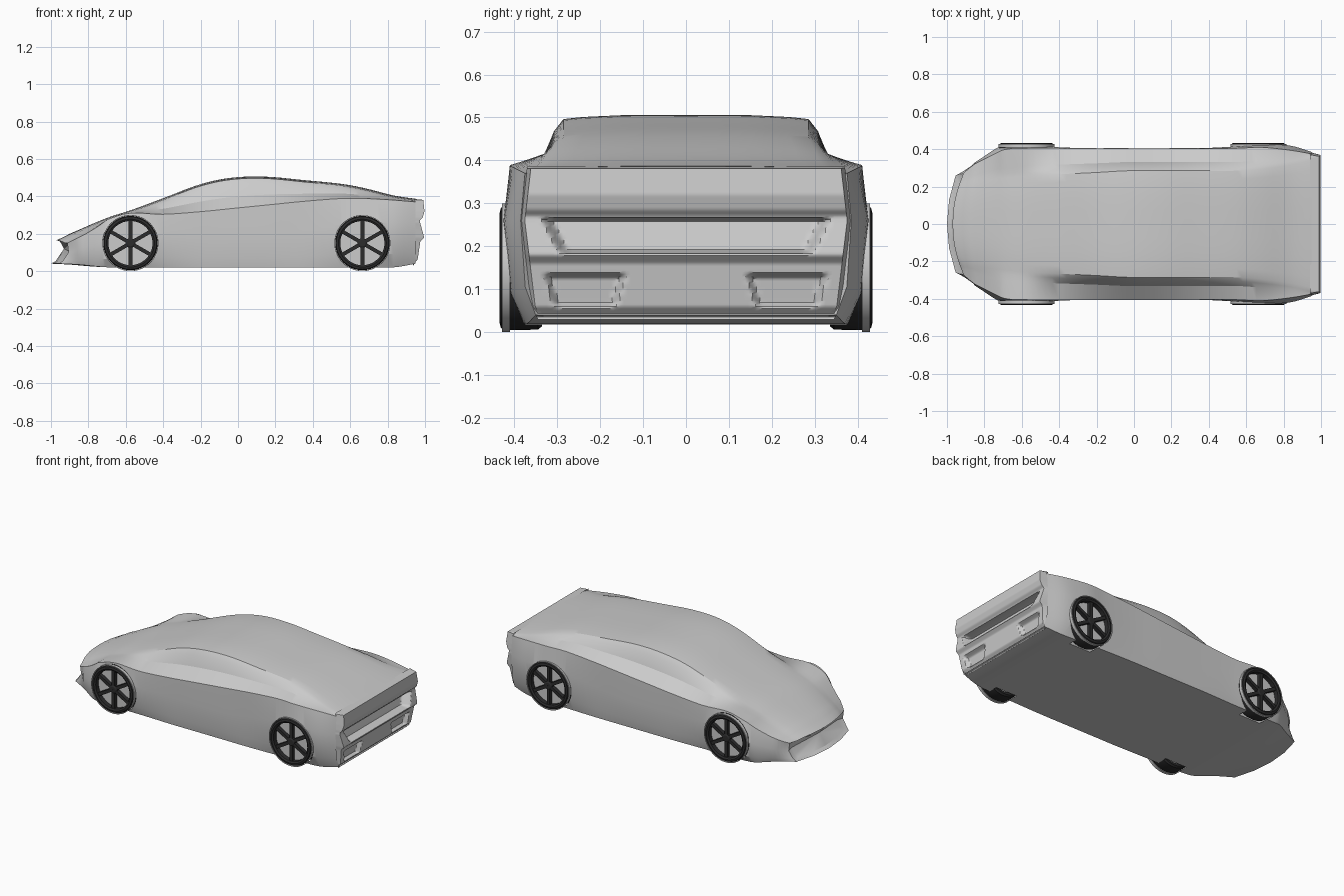
import bpy, bmesh, math
from mathutils import Vector, Matrix

if "Cube" in bpy.data.objects:
    bpy.data.objects.remove(bpy.data.objects["Cube"])


def material(name, c):
    m = bpy.data.materials.new(name)
    m.diffuse_color = (c, c, c * 1.03, 1)
    m.use_nodes = True
    m.node_tree.nodes["Principled BSDF"].inputs["Base Color"].default_value = m.diffuse_color
    return m


DARK = material("dark_rubber", 0.025)
LIGHT = material("light_trim", 0.8)


def make_object(name, bm, mat=None, angle=30):
    bmesh.ops.recalc_face_normals(bm, faces=bm.faces)
    me = bpy.data.meshes.new(name)
    bm.to_mesh(me)
    bm.free()
    ob = bpy.data.objects.new(name, me)
    bpy.context.collection.objects.link(ob)
    if mat:
        me.materials.append(mat)
    smooth(ob, angle)
    return ob


def smooth(ob, angle):
    bpy.ops.object.select_all(action='DESELECT')
    ob.select_set(True)
    bpy.context.view_layer.objects.active = ob
    bpy.ops.object.shade_smooth_by_angle(angle=math.radians(angle))


def lerp_table(keys, z):
    for (a, va), (b, vb) in zip(keys, keys[1:]):
        if z <= b:
            return va + (vb - va) * max(0, (z - a) / (b - a))
    return keys[-1][1]


# Body stations: x, floor z, floor y, widest y, widest z, belt y, belt z, roof y, roof z
STATIONS = [
    (-1.00, .04, .26, .27, .10, .27, .15, .22, .165),
    (-.90, .035, .31, .33, .12, .32, .18, .23, .200),
    (-.78, .025, .37, .395, .15, .37, .235, .25, .252),
    (-.68, .02, .38, .425, .18, .40, .283, .26, .292),
    (-.57, .02, .385, .425, .20, .405, .311, .27, .327),
    (-.40, .02, .385, .41, .20, .405, .304, .28, .39),
    (-.20, .02, .39, .405, .20, .405, .318, .29, .465),
    (-.03, .02, .39, .405, .20, .405, .335, .30, .50),
    (.15, .02, .39, .405, .20, .405, .353, .30, .505),
    (.35, .02, .39, .405, .22, .405, .373, .30, .487),
    (.55, .02, .385, .415, .25, .405, .388, .30, .467),
    (.68, .02, .38, .425, .26, .41, .388, .31, .443),
    (.83, .02, .37, .42, .26, .395, .38, .33, .405),
    (.95, .04, .35, .385, .26, .375, .37, .36, .387),
]


def spline(rows, steps):
    out = []
    for i in range(len(rows) - 1):
        a, b, c, d = (rows[max(0, min(len(rows) - 1, i + k))] for k in (-1, 0, 1, 2))
        for s in range(steps):
            t = s / steps
            out.append([q + .5 * t * (r - p + t * (2 * p - 5 * q + 4 * r - w + t * (3 * (q - r) + w - p)))
                        for p, q, r, w in zip(a, b, c, d)])
    return out + [list(rows[-1])]


def section(x, zb, yb, ym, zm, yt, zt, yr, zr):
    edge = zr - .012
    half = [(0, zb), (yb * .5, zb), (yb, zb),
            (yb + .7 * (ym - yb), zb + .3 * (zm - zb)), (ym, zm), (yt, zt),
            (yr + .3 * (yt - yr), edge + .6 * (zt - edge)),
            (yr + .07 * (yt - yr), edge + .18 * (zt - edge))]
    half += [(yr * k, zr - .012 * k ** 4) for k in (.95, .8, .5, .25, 0)]
    ring = half + [(-y, z) for y, z in half[-2:0:-1]]
    bow = max(0, (-.7 - x) / .3)
    nose = max(0, (-.9 - x) / .1)
    pts = []
    for y, z in ring:
        t = max(0, min(1, (z - .04) / .125))
        shift = .05 * bow * (y / .27) ** 2 + nose * (.03 * t + .03 * math.sin(math.pi * t))
        pts.append(Vector((x + shift, y, z)))
    return pts


# Body shell, with each end closed by a shallow recess
bm = bmesh.new()
rings = [section(*s) for s in spline(STATIONS, 5)]


def recess(ring, dx):
    c = sum(ring, Vector()) / len(ring)
    return [c + (p - c) * .85 + Vector((dx, 0, 0)) for p in ring]


rings = [recess(rings[0], .015)] + rings + [recess(rings[-1], -.06)]
vs = [[bm.verts.new(p) for p in r] for r in rings]
n = len(vs[0])
for a, b in zip(vs, vs[1:]):
    for i in range(n):
        bm.faces.new((a[i], a[(i + 1) % n], b[(i + 1) % n], b[i]))
for r in (vs[0], vs[-1]):
    c = bm.verts.new(sum((v.co for v in r), Vector()) / n)
    for i in range(n):
        bm.faces.new((r[i], r[(i + 1) % n], c))
body = make_object("car_body", bm)

# Wheel wells cut into the body
WHEELS = [(x, s) for x in (-.575, .665) for s in (-1, 1)]
for x, s in WHEELS:
    bpy.ops.mesh.primitive_cylinder_add(vertices=64, radius=.15, depth=.2,
                                        location=(x, s * .42, .15), rotation=(math.pi / 2, 0, 0))
    cutter = bpy.context.object
    cutter.hide_render = True
    mod = body.modifiers.new("well", 'BOOLEAN')
    mod.operation, mod.solver, mod.object = 'DIFFERENCE', 'EXACT', cutter
    bpy.context.view_layer.objects.active = body
    bpy.ops.object.modifier_apply(modifier="well")
    bpy.data.objects.remove(cutter)
smooth(body, 25)

# Rear fascia: overhanging tail, lamp recess and two lower pockets
DEPTH = [(.03, .93), (.06, .96), (.16, .975), (.18, .995), (.20, .99), (.255, .975),
         (.27, .972), (.285, .987), (.32, .997), (.385, .99)]
WIDTH = [(.03, .345), (.06, .36), (.26, .385), (.386, .37)]


def band(v, lo, hi, soft=.01):
    t = max(0, min(1, min(v - lo, hi - v) / soft))
    return t * t * (3 - 2 * t)


bm = bmesh.new()
rows, cols = 72, 80
grid = []
for j in range(rows + 1):
    z = .03 + .356 * j / rows
    line = []
    for i in range(cols + 1):
        u = 2 * i / cols - 1
        y = u * lerp_table(WIDTH, z)
        x = lerp_table(DEPTH, z)
        x -= .05 * band(abs(y), -1, .34 - .5 * (.265 - z), .03) * band(z, .182, .268)
        x -= .025 * band(abs(y), .14 + .3 * (.13 - z), .33 - .3 * (.13 - z), .015) * band(z, .055, .14, .015)
        if i in (0, cols) or j in (0, rows):
            x = .94
        line.append(bm.verts.new((x, y, z)))
    grid.append(line)
for a, b in zip(grid, grid[1:]):
    for i in range(cols):
        bm.faces.new((a[i], a[i + 1], b[i + 1], b[i]))
make_object("rear_fascia", bm, angle=40)


def lathe(name, profile, x, side, mat=None):
    # closed (radius, y) profile turned about the axle
    bm = bmesh.new()
    n = 64
    rings = [[bm.verts.new((x + r * math.cos(2 * math.pi * k / n), side * y,
                            .15 + r * math.sin(2 * math.pi * k / n))) for r, y in profile]
             for k in range(n)]
    m = len(profile)
    for k in range(n):
        a, b = rings[k], rings[(k + 1) % n]
        for i in range(m):
            bm.faces.new((a[i], a[(i + 1) % m], b[(i + 1) % m], b[i]))
    return make_object(name, bm, mat)


# Wheels
for x, s in WHEELS:
    tag = ("front" if x < 0 else "rear") + ("_near" if s < 0 else "_far")
    lathe("tyre_" + tag, [(.118, .34), (.136, .335), (.144, .345), (.145, .42),
                          (.14, .431), (.128, .434), (.118, .428)], x, s, DARK)
    lathe("wheel_disc_" + tag, [(.001, .385), (.119, .385), (.119, .40), (.001, .40)], x, s)
    lathe("arch_trim_" + tag, [(.1465, .41), (.15, .41), (.15, .428), (.1465, .428)], x, s, LIGHT)
    lathe("hub_" + tag, [(.001, .39), (.026, .39), (.026, .422), (.018, .427), (.001, .427)], x, s, DARK)
    bm = bmesh.new()
    for k in range(6):
        turn = Matrix.Rotation(k * math.pi / 3, 4, 'Y')
        bmesh.ops.create_cube(bm, size=1, matrix=Matrix.Translation((x, s * .41, .15)) @ turn
                              @ Matrix.Translation((0, 0, .07)) @ Matrix.Diagonal((.02, .026, .104, 1)))
    make_object("spokes_" + tag, bm, DARK)
